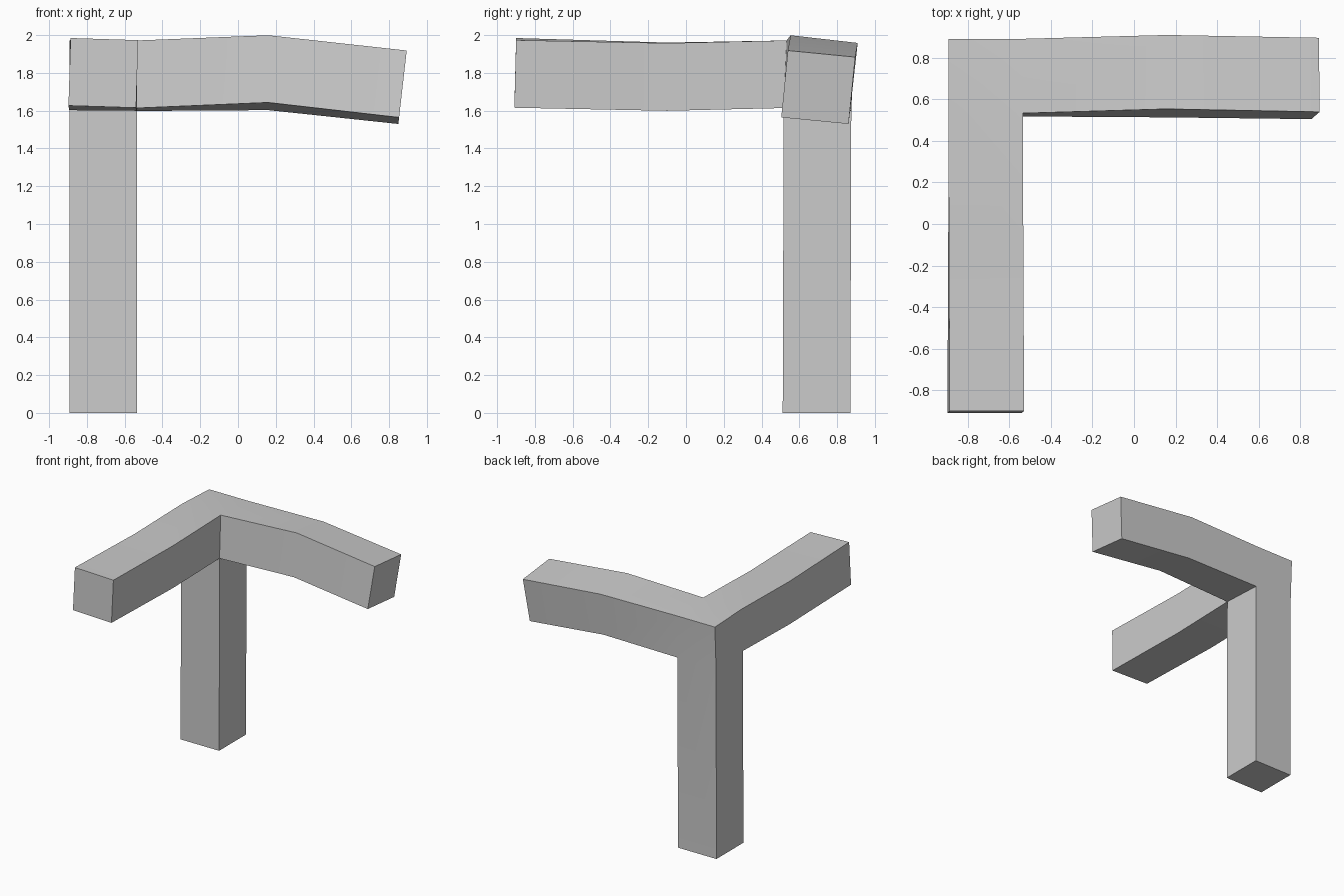
import bpy
import bmesh
import math
from mathutils import Vector, Euler

cube = bpy.data.objects.get("Cube")
if cube:
    bpy.data.objects.remove(cube, do_unlink=True)

HALF = 0.179  # half the thickness of every beam


def tilt(x_deg, y_deg):
    return Euler((math.radians(x_deg), math.radians(y_deg), 0)).to_matrix()


def extend(bm, face, axis, center, rotation):
    """Extrude a face and set its square section at a new centre and tilt."""
    middle = face.calc_center_median()
    result = bmesh.ops.extrude_discrete_faces(bm, faces=[face])
    new_face = result["faces"][0]
    for vert in new_face.verts:
        offset = Vector([math.copysign(HALF, d) for d in vert.co - middle])
        offset[axis] = 0
        vert.co = Vector(center) + rotation @ offset
    return new_face


bm = bmesh.new()

# Corner block where the three beams meet
bmesh.ops.create_cube(bm, size=2 * HALF)
corner_tilt = tilt(-2.5, 0)
for vert in bm.verts:
    vert.co = Vector((-0.713, 0.704, 1.785)) + corner_tilt @ vert.co
bm.normal_update()


def facing(direction):
    return max(bm.faces, key=lambda f: f.normal.dot(Vector(direction)))


side_start = facing((1, 0, 0))
front_start = facing((0, -1, 0))
leg_start = facing((0, 0, -1))

# Upright leg
extend(bm, leg_start, 2, (-0.713, 0.691, 0), tilt(0, 0))

# Side arm, bowed upward and twisted
bend = extend(bm, side_start, 0, (0.16, 0.711, 1.801), tilt(-6.5, 0))
extend(bm, bend, 0, (0.871, 0.7, 1.724), tilt(-5.6, 6.5))

# Front arm, sagging slightly
bend = extend(bm, front_start, 1, (-0.713, -0.1, 1.78), tilt(0, 0.5))
extend(bm, bend, 1, (-0.713, -0.904, 1.8), tilt(-1.5, 1.8))

bmesh.ops.recalc_face_normals(bm, faces=bm.faces)
mesh = bpy.data.meshes.new("corner_beams")
bm.to_mesh(mesh)
bm.free()
beams = bpy.data.objects.new("corner_beams", mesh)
bpy.context.collection.objects.link(beams)

# Single grey material
grey = bpy.data.materials.new("plain_grey")
color = (0.6, 0.6, 0.6, 1)
grey.use_nodes = True
grey.diffuse_color = color
grey.node_tree.nodes["Principled BSDF"].inputs["Base Color"].default_value = color
mesh.materials.append(grey)

bpy.ops.object.select_all(action="DESELECT")
beams.select_set(True)
bpy.context.view_layer.objects.active = beams
bpy.ops.object.shade_smooth_by_angle(angle=math.radians(30))
